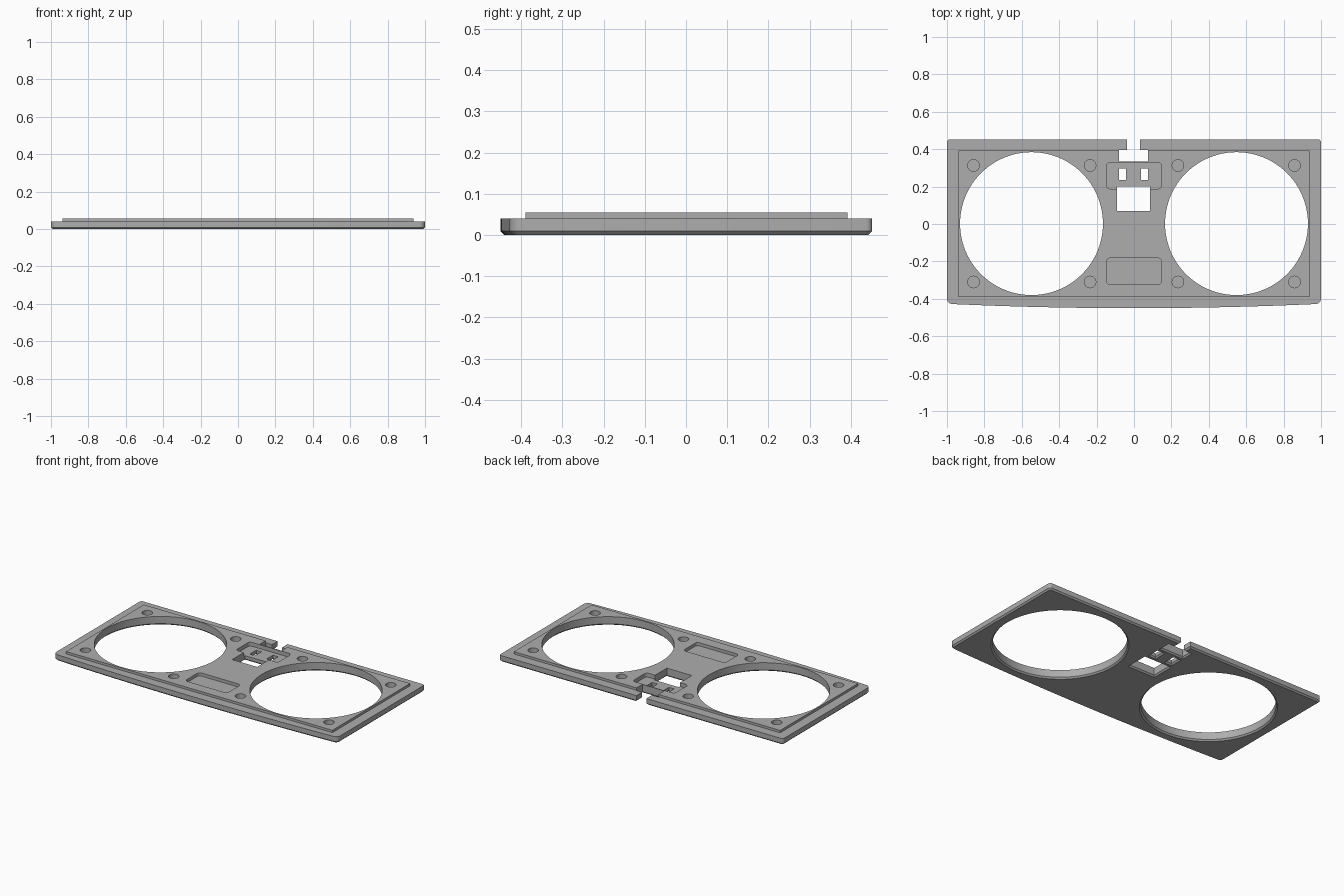
import bpy, bmesh, math
from mathutils import Vector

if "Cube" in bpy.data.objects:
    bpy.data.objects.remove(bpy.data.objects["Cube"])

CH = 0.009      # chamfer along the underside
BASE, TOP = 0.04, 0.055

grey = bpy.data.materials.new("mid grey")
grey.diffuse_color = (0.42, 0.42, 0.42, 1)
grey.use_nodes = True
grey.node_tree.nodes["Principled BSDF"].inputs["Base Color"].default_value = grey.diffuse_color


def offset(pts, d):
    """Push a counter-clockwise outline outwards by d with mitred corners."""
    out, n = [], len(pts)
    for i in range(n):
        p = Vector(pts[i])
        a = (p - Vector(pts[i - 1])).normalized()
        b = (Vector(pts[(i + 1) % n]) - p).normalized()
        na, nb = Vector((a.y, -a.x)), Vector((b.y, -b.x))
        out.append(p + (na + nb) * d / (1 + na.dot(nb)))
    return out


def loft(name, pts, levels):
    """Solid from one outline stacked at (z, offset) levels."""
    bm = bmesh.new()
    rings = [[bm.verts.new((p[0], p[1], z)) for p in offset(pts, d)] for z, d in levels]
    n = len(pts)
    for lo, hi in zip(rings, rings[1:]):
        for i in range(n):
            j = (i + 1) % n
            bm.faces.new((lo[i], lo[j], hi[j], hi[i]))
    bm.faces.new(rings[0][::-1])
    bm.faces.new(rings[-1])
    me = bpy.data.meshes.new(name)
    bm.to_mesh(me)
    bm.free()
    me.materials.append(grey)
    ob = bpy.data.objects.new(name, me)
    bpy.context.collection.objects.link(ob)
    return ob


def arc(cx, cy, r, a0, a1, n):
    return [(cx + r * math.cos(math.radians(a0 + (a1 - a0) * i / n)),
             cy + r * math.sin(math.radians(a0 + (a1 - a0) * i / n))) for i in range(n + 1)]


def rect(x0, x1, y0, y1, r=0):
    if not r:
        return [(x0, y0), (x1, y0), (x1, y1), (x0, y1)]
    return (arc(x0 + r, y0 + r, r, 180, 270, 6) + arc(x1 - r, y0 + r, r, 270, 360, 6)
            + arc(x1 - r, y1 - r, r, 0, 90, 6) + arc(x0 + r, y1 - r, r, 90, 180, 6))


def circle(x, y, r, n):
    return arc(x, y, r, 0, 360, n)[:-1]


def combine(target, other, op):
    m = target.modifiers.new(op, 'BOOLEAN')
    m.operation, m.solver, m.object = op, 'EXACT', other
    bpy.context.view_layer.objects.active = target
    bpy.ops.object.modifier_apply(modifier=m.name)
    bpy.data.objects.remove(other)


def cut_through(pts):
    combine(plate, loft("cutter", pts, [(-0.01, CH + 0.01), (CH, 0), (0.1, 0)]), 'DIFFERENCE')


def cut_pocket(pts, floor):
    combine(plate, loft("cutter", pts, [(floor, 0), (0.1, 0)]), 'DIFFERENCE')


# Base plate: bowed front edge, rounded corners, chamfered underside
front = [(x, -0.45 + 0.022 * (x / 0.97) ** 2) for x in [-0.97 + 1.94 * i / 32 for i in range(33)]]
outline = (arc(-0.97, -0.398, 0.03, 180, 264, 6) + front[1:-1] + arc(0.97, -0.398, 0.03, 276, 360, 6)
           + arc(0.985, 0.437, 0.015, 0, 90, 5) + arc(-0.985, 0.437, 0.015, 90, 180, 5))
plate = loft("speaker_plate", outline, [(0, -CH), (CH, 0), (BASE, 0)])

# Raised step on top
combine(plate, loft("step", rect(-0.938, 0.938, -0.39, 0.392), [(0.02, 0), (TOP, 0)]), 'UNION')

# Two large round openings and the blind screw holes
for s in (-1, 1):
    cut_through(circle(s * 0.548, 0.002, 0.382, 96))
    for x in (0.235, 0.858):
        for y in (-0.31, 0.313):
            cut_pocket(circle(s * x, y, 0.031, 32), 0.02)

# Shallow rounded pockets
cut_pocket(rect(-0.148, 0.148, -0.322, -0.182, 0.02), 0.035)
cut_pocket(rect(-0.148, 0.148, 0.188, 0.328, 0.02), 0.03)

# Window, two small slots and the T-shaped cable notch
cut_through(rect(-0.09, 0.086, 0.07, 0.2))
cut_through(rect(-0.08, -0.043, 0.234, 0.298))
cut_through(rect(0.038, 0.075, 0.234, 0.298))
cut_through([(-0.08, 0.333), (0.075, 0.333), (0.075, 0.395), (0.033, 0.395),
             (0.033, 0.55), (-0.037, 0.55), (-0.037, 0.395), (-0.08, 0.395)])

# Smooth the round walls, keep hard edges
bpy.ops.object.select_all(action='DESELECT')
plate.select_set(True)
bpy.context.view_layer.objects.active = plate
bpy.ops.object.shade_smooth_by_angle(angle=math.radians(30))
